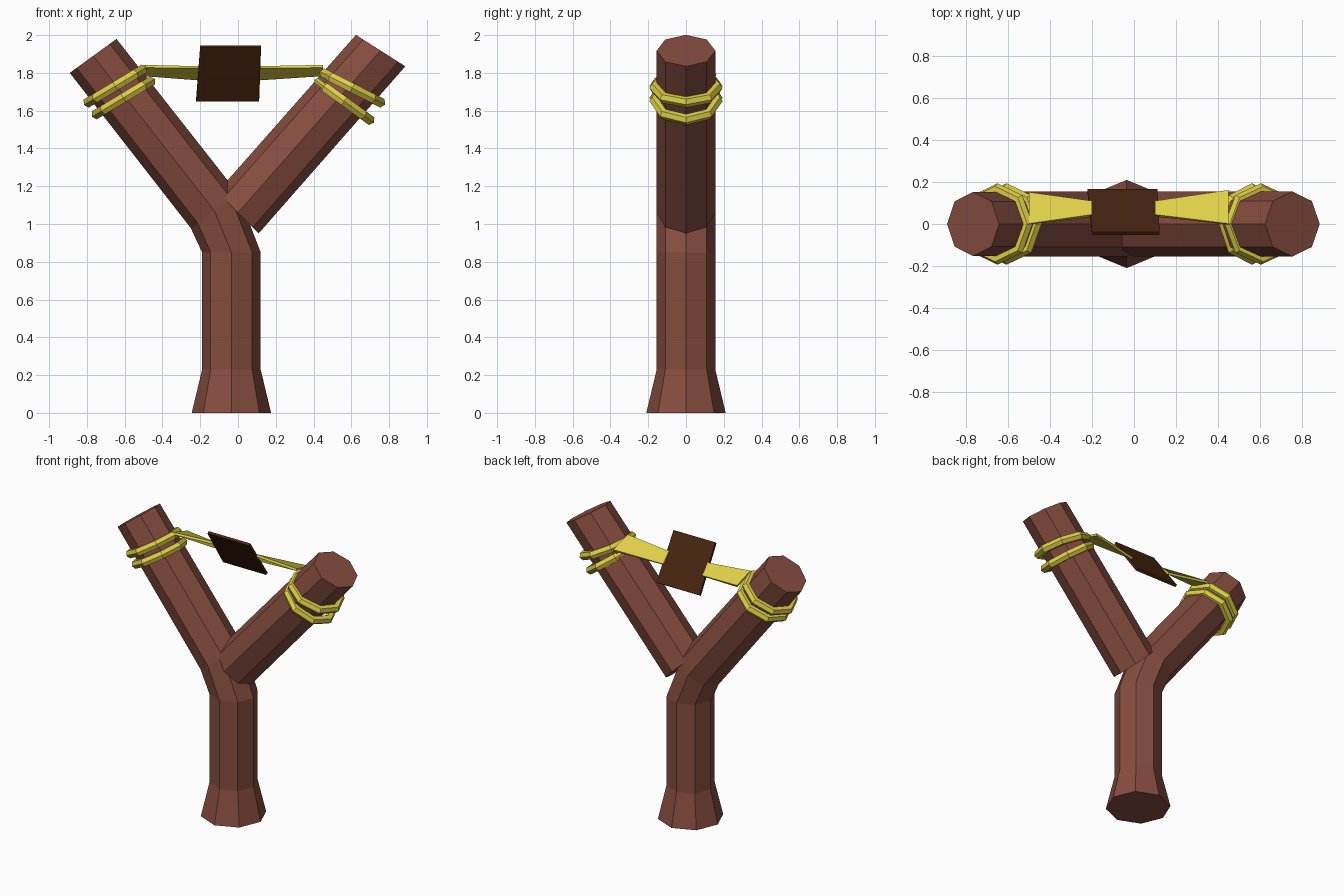
import bpy, bmesh, math
from mathutils import Vector

if "Cube" in bpy.data.objects:
    bpy.data.objects.remove(bpy.data.objects["Cube"])


def material(name, rgb):
    m = bpy.data.materials.new(name)
    m.diffuse_color = (*rgb, 1)
    m.use_nodes = True
    m.node_tree.nodes["Principled BSDF"].inputs["Base Color"].default_value = m.diffuse_color
    return m


WOOD = material("reddish brown wood", (0.238, 0.074, 0.050))
RUBBER = material("yellow rubber", (0.745, 0.631, 0.065))
LEATHER = material("dark brown leather", (0.065, 0.0176, 0.0052))


def loft(name, sections, mat):
    """Skin closed sections (lists of points) and cap both ends."""
    bm = bmesh.new()
    rings = [[bm.verts.new(p) for p in s] for s in sections]
    n = len(rings[0])
    for a, b in zip(rings, rings[1:]):
        for i in range(n):
            j = (i + 1) % n
            bm.faces.new((a[i], a[j], b[j], b[i]))
    bm.faces.new(rings[0][::-1])
    bm.faces.new(rings[-1])
    bmesh.ops.recalc_face_normals(bm, faces=bm.faces)
    me = bpy.data.meshes.new(name)
    bm.to_mesh(me)
    bm.free()
    me.materials.append(mat)
    ob = bpy.data.objects.new(name, me)
    bpy.context.collection.objects.link(ob)
    return ob


def octagon(x, z, r, lean=0.0):
    """Octagon around (x, 0, z), its axis leaning by an angle toward +x."""
    c, s = math.cos(lean), math.sin(lean)
    pts = []
    for k in range(8):
        a = k * math.pi / 4
        u, v = r * math.cos(a), r * math.sin(a)
        pts.append(Vector((x + u * c, v, z - u * s)))
    return pts


def strip(edge_a, edge_b, thick):
    """Two rectangular sections, each from a pair of edge points (x, y, z)."""
    out = []
    for p, q in (edge_a, edge_b):
        p, q = Vector(p), Vector(q)
        d = q - p
        n = Vector((0, -d.z, d.y)).normalized() * thick / 2
        out.append([p - n, q - n, q + n, p + n])
    return out


# Handle with flared foot, bending into the left arm
loft("handle_and_left_arm", [
    octagon(-0.035, 0.0, 0.21),
    octagon(-0.035, 0.23, 0.155),
    octagon(-0.035, 0.85, 0.155),
    octagon(-0.125, 1.07, 0.155, math.radians(-36)),
    octagon(-0.767, 1.89, 0.153, math.radians(-36)),
], WOOD)

# Right arm growing out of the fork
loft("right_arm", [
    octagon(0.0, 1.06, 0.155, math.radians(45)),
    octagon(0.755, 1.918, 0.155, math.radians(32.5)),
], WOOD)

# Rubber loops wrapped around both arms
for name, x, z, lean in (("left_upper_loop", -0.65, 1.73, -31),
                         ("left_lower_loop", -0.607, 1.668, -31),
                         ("right_upper_loop", 0.605, 1.72, 27),
                         ("right_lower_loop", 0.562, 1.65, 36)):
    bpy.ops.mesh.primitive_torus_add(
        major_segments=8, minor_segments=6, major_radius=0.165,
        minor_radius=0.029, location=(x, 0, z),
        rotation=(0, math.radians(lean), 0))
    ob = bpy.context.object
    ob.name = name
    ob.data.materials.append(RUBBER)

# Tapered straps from the loops to the pouch
loft("left_strap", strip(((-0.50, 0.0, 1.835), (-0.50, 0.15, 1.79)),
                         ((-0.20, 0.04, 1.83), (-0.20, 0.105, 1.765)), 0.015),
     RUBBER)
loft("right_strap", strip(((0.45, 0.0, 1.835), (0.45, 0.16, 1.79)),
                          ((0.10, 0.04, 1.83), (0.10, 0.105, 1.765)), 0.015),
     RUBBER)

# Leather pouch, a sloping plate
loft("pouch", strip(((-0.20, -0.045, 1.94), (-0.222, 0.16, 1.655)),
                    ((0.122, -0.045, 1.94), (0.112, 0.16, 1.655)), 0.018),
     LEATHER)
